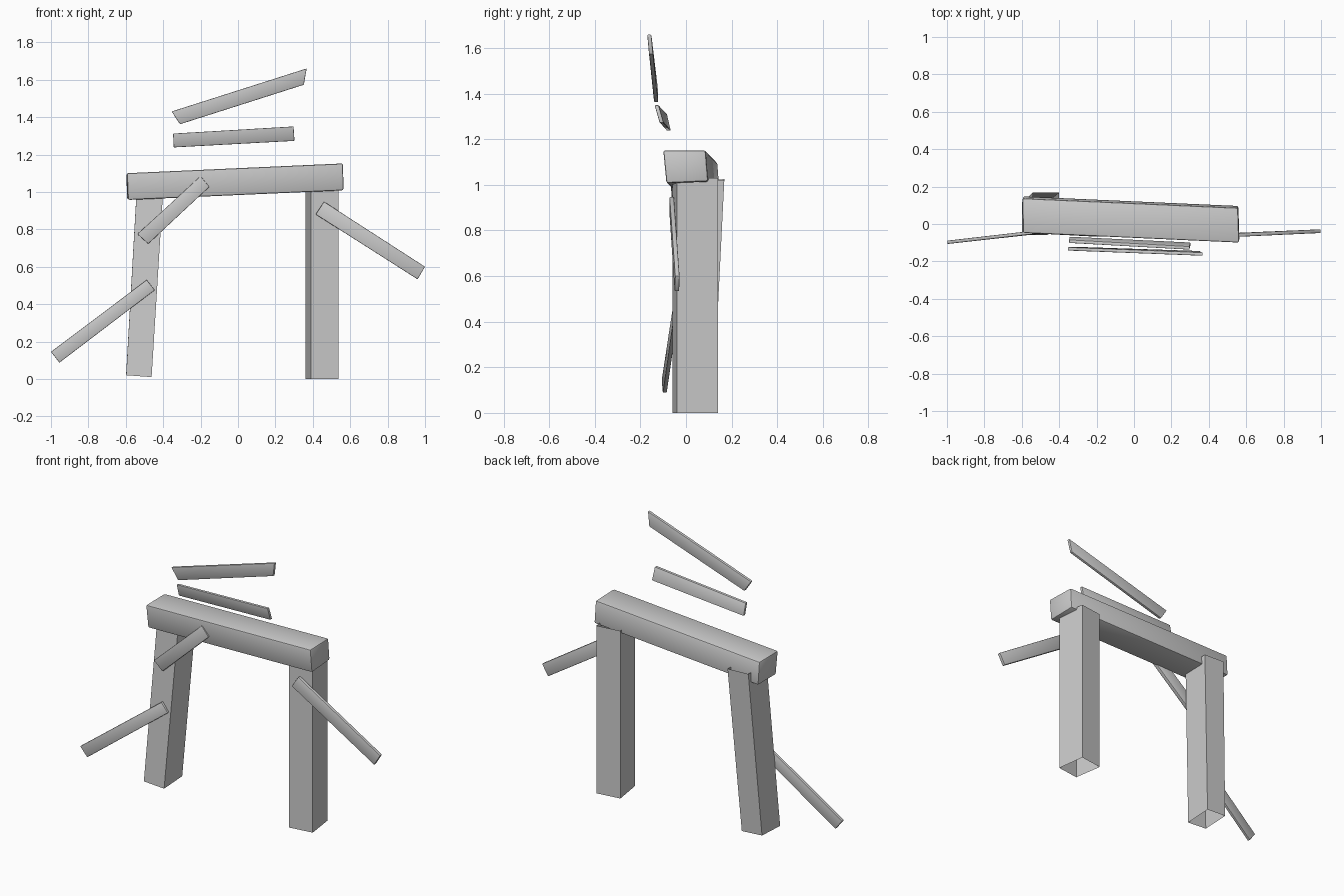
import bpy, bmesh

if "Cube" in bpy.data.objects:
    bpy.data.objects.remove(bpy.data.objects["Cube"])


def loft(name, ring_a, ring_b, caps=True, bevel=0.005):
    """Skin two four-point rings into a slightly rounded timber."""
    bm = bmesh.new()
    a = [bm.verts.new(p) for p in ring_a]
    b = [bm.verts.new(p) for p in ring_b]
    for i in range(4):
        j = (i + 1) % 4
        bm.faces.new((a[i], a[j], b[j], b[i]))
    if caps:
        bm.faces.new(a[::-1])
        bm.faces.new(b)
    bmesh.ops.recalc_face_normals(bm, faces=bm.faces)
    if bevel:
        edges = [e for e in bm.edges if len(e.link_faces) == 2]
        bmesh.ops.bevel(bm, geom=edges, offset=bevel, segments=2,
                        profile=0.5, affect='EDGES')
    mesh = bpy.data.meshes.new(name)
    bm.to_mesh(mesh)
    bm.free()
    obj = bpy.data.objects.new(name, mesh)
    bpy.context.collection.objects.link(obj)
    bpy.ops.object.select_all(action='DESELECT')
    obj.select_set(True)
    bpy.context.view_layer.objects.active = obj
    bpy.ops.object.shade_smooth_by_angle()
    return obj


def plank(name, outline, ys, thick=0.018):
    """Thin board: outline in x/z as seen from the front, front y per corner."""
    front = [(x, y, z) for (x, z), y in zip(outline, ys)]
    back = [(x, y + thick, z) for x, y, z in front]
    return loft(name, front, back, bevel=0.004)


# Posts: open-ended square tubes, the right one turned, the left one leaning
foot = [(0.39, -0.06), (0.536, -0.04), (0.512, 0.14), (0.362, 0.12)]
loft("right_post", [(x, y, 0) for x, y in foot],
     [(x, y, 1.03) for x, y in foot], caps=False, bevel=0)
loft("left_post",
     [(-0.598, -0.06, 0.02), (-0.462, -0.058, 0.01),
      (-0.462, 0.118, 0.02), (-0.598, 0.116, 0.028)],
     [(-0.541, -0.01, 1.02), (-0.4, -0.008, 1.01),
      (-0.4, 0.168, 1.02), (-0.541, 0.168, 1.025)],
     caps=False, bevel=0)

# Crossbeam resting on the posts
loft("crossbeam",
     [(-0.588, -0.036, 0.957), (-0.594, 0.148, 0.962),
      (-0.596, 0.137, 1.1), (-0.594, -0.048, 1.1)],
     [(0.564, -0.086, 1.008), (0.558, 0.097, 1.016),
      (0.556, 0.086, 1.152), (0.562, -0.1, 1.152)], bevel=0.009)

# Loose boards above the beam
plank("upper_board",
      [(-0.355, 1.43), (0.367, 1.66), (0.352, 1.573), (-0.31, 1.362)],
      [-0.142, -0.17, -0.162, -0.14])
plank("lower_board",
      [(-0.347, 1.312), (0.297, 1.35), (0.302, 1.273), (-0.344, 1.238)],
      [-0.102, -0.138, -0.116, -0.085])

# Braces nailed to the front
plank("corner_brace",
      [(-0.2, 1.085), (-0.153, 1.027), (-0.48, 0.722), (-0.538, 0.775)],
      [-0.068, -0.068, -0.05, -0.05], 0.024)
plank("right_brace",
      [(0.46, 0.948), (1.0, 0.6), (0.96, 0.533), (0.415, 0.88)],
      [-0.073, -0.048, -0.05, -0.073], 0.02)
plank("left_brace",
      [(-0.488, 0.53), (-0.445, 0.475), (-0.955, 0.087), (-1.0, 0.145)],
      [-0.048, -0.046, -0.102, -0.107], 0.018)
